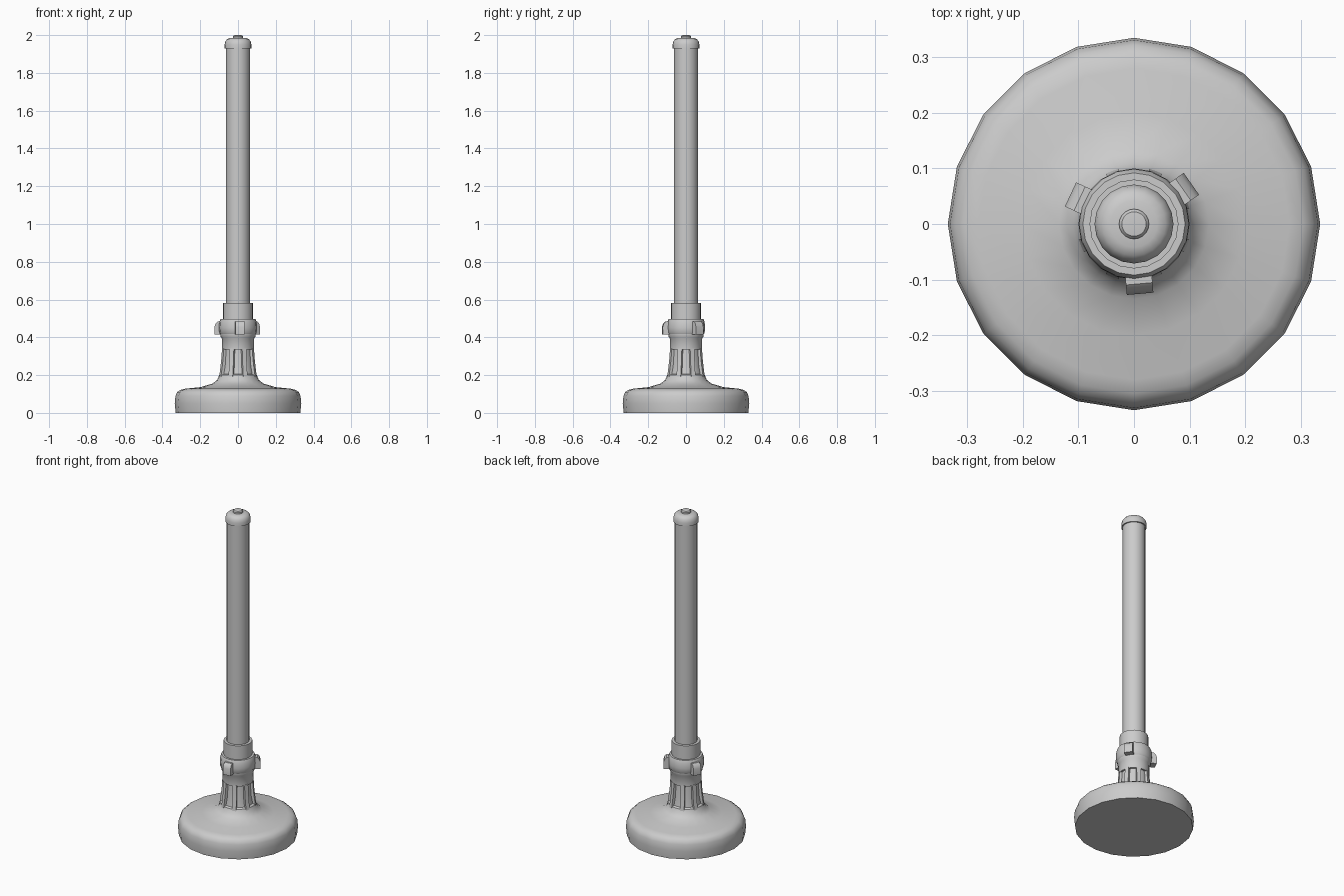
import bpy, bmesh
from math import cos, sin, pi, radians

if "Cube" in bpy.data.objects:
    bpy.data.objects.remove(bpy.data.objects["Cube"])


def finish(name, bm, angle=35):
    bmesh.ops.recalc_face_normals(bm, faces=bm.faces)
    me = bpy.data.meshes.new(name)
    bm.to_mesh(me)
    bm.free()
    ob = bpy.data.objects.new(name, me)
    bpy.context.collection.objects.link(ob)
    bpy.ops.object.select_all(action='DESELECT')
    bpy.context.view_layer.objects.active = ob
    ob.select_set(True)
    bpy.ops.object.shade_smooth_by_angle(angle=radians(angle))
    return ob


def lathe(name, profile, sides=20):
    """Revolve (radius, height) points about z and cap both ends."""
    bm = bmesh.new()
    rings = [[bm.verts.new((r * cos(2 * pi * i / sides), r * sin(2 * pi * i / sides), z))
              for i in range(sides)] for r, z in profile]
    for a, b in zip(rings, rings[1:]):
        for i in range(sides):
            j = (i + 1) % sides
            bm.faces.new((a[i], a[j], b[j], b[i]))
    bm.faces.new(rings[0])
    bm.faces.new(rings[-1])
    return finish(name, bm)


def radial_plate(name, outline, width, angle):
    """Extrude a (radius, height) outline sideways, then turn it about z."""
    bm = bmesh.new()
    c, s = cos(radians(angle)), sin(radians(angle))
    a, b = [[bm.verts.new((r * c - w * s, r * s + w * c, z)) for r, z in outline]
            for w in (-width / 2, width / 2)]
    bm.faces.new(a)
    bm.faces.new(b)
    for i in range(len(a)):
        j = (i + 1) % len(a)
        bm.faces.new((a[i], a[j], b[j], b[i]))
    return finish(name, bm)


# Heavy round foot flaring up into the neck
lathe("base", [(.33, 0), (.335, .05), (.331, .09), (.322, .11), (.305, .122), (.28, .128),
               (.2, .136), (.135, .155), (.11, .175), (.1, .2), (.088, .206),
               (.08, .25), (.074, .34)])

# Stiffening ribs around the neck
for k in range(8):
    radial_plate(f"neck_rib_{k + 1}",
                 [(.05, .19), (.103, .19), (.096, .24), (.09, .29), (.087, .34), (.05, .34)],
                 .024, 22.5 + 45 * k)

# Collar above the ribs
lathe("neck_collar", [(.086, .335), (.086, .395), (.093, .405), (.093, .42)])

# Clamp ring with three tabs
lathe("clamp_ring", [(.09, .412), (.099, .425), (.1, .45), (.099, .482), (.092, .498)])
for k in range(3):
    radial_plate(f"clamp_tab_{k + 1}",
                 [(.08, .415), (.125, .415), (.126, .455), (.119, .474), (.108, .484), (.08, .484)],
                 .048, 275 + 120 * k)

# Sleeve that holds the tube
lathe("sleeve", [(.08, .49), (.08, .582), (.06, .582)])

# Long tube
lathe("tube", [(.0635, .56), (.0635, 1.95)])

# Rounded cap and top knob
lathe("cap", [(.06, 1.93), (.071, 1.93), (.071, 1.95), (.067, 1.967), (.057, 1.979),
              (.042, 1.984), (.02, 1.985)])
lathe("cap_knob", [(.027, 1.978), (.027, 1.993), (.022, 1.999), (.012, 2.0)])
